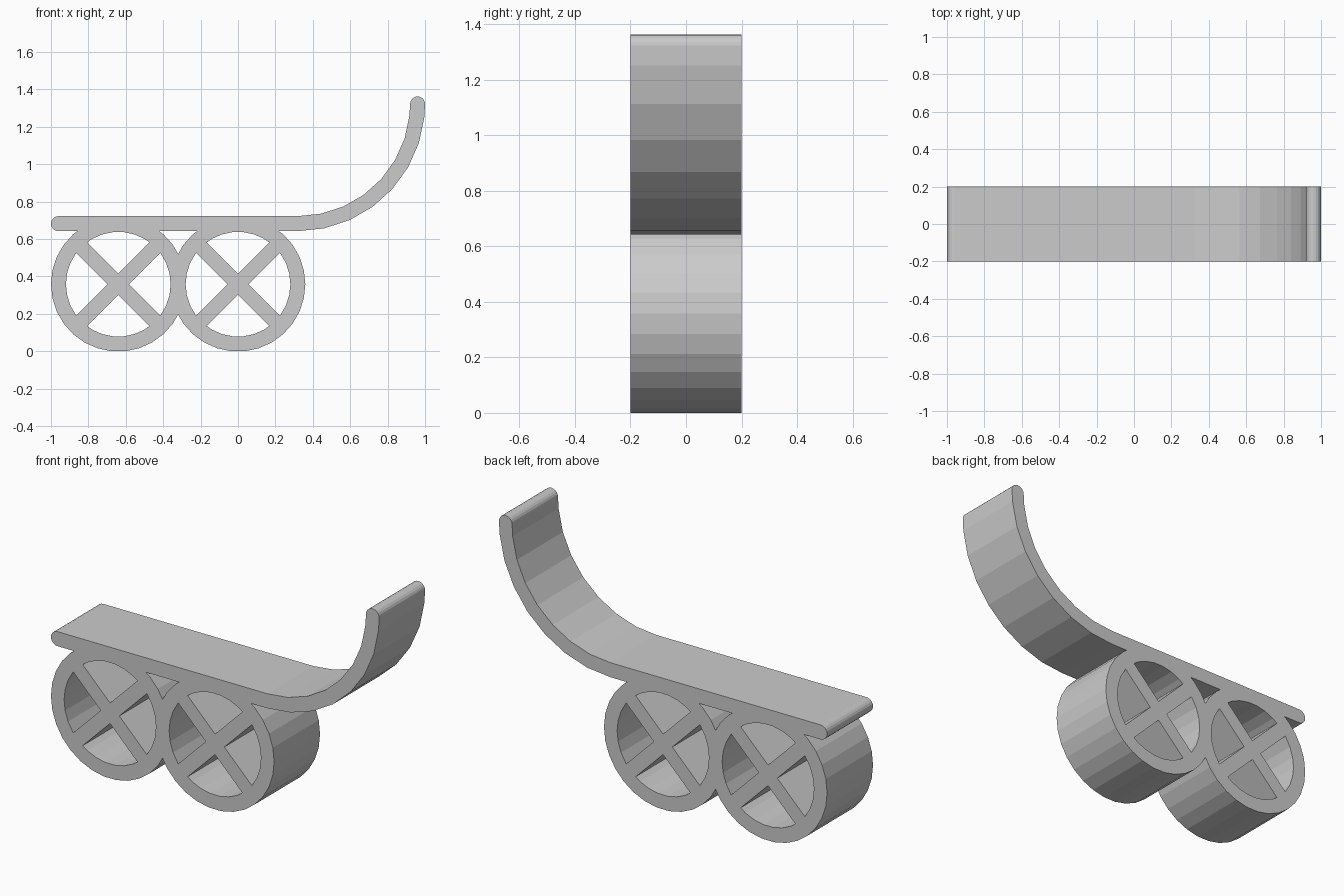
import bpy, bmesh
from math import sin, cos, pi, radians

WIDTH = 0.4        # full depth along y
AXLE_Z = 0.358
WHEELS = {"left": 0.0, "right": -0.64}
RIM, BORE = 0.36, 0.28
HALF = 0.04        # half thickness of deck and spokes

cube = bpy.data.objects.get("Cube")
if cube:
    bpy.data.objects.remove(cube, do_unlink=True)

grey = bpy.data.materials.new("light grey")
grey.use_nodes = True
colour = (0.6, 0.6, 0.6, 1)
grey.diffuse_color = colour
grey.node_tree.nodes["Principled BSDF"].inputs["Base Color"].default_value = colour


def arc(cx, cz, r, start, end, steps):
    """Points on an arc in the xz plane, angles in degrees."""
    angles = [radians(start + (end - start) * i / steps) for i in range(steps + 1)]
    return [(cx + r * cos(a), cz + r * sin(a)) for a in angles]


def prism(name, outline, width=WIDTH):
    """Extrude an xz outline along y, centred on y = 0."""
    bm = bmesh.new()
    face = bm.faces.new([bm.verts.new((x, -width / 2, z)) for x, z in outline])
    top = bmesh.ops.extrude_face_region(bm, geom=[face])["geom"]
    moved = [v for v in top if isinstance(v, bmesh.types.BMVert)]
    bmesh.ops.translate(bm, verts=moved, vec=(0, width, 0))
    bmesh.ops.recalc_face_normals(bm, faces=bm.faces)
    mesh = bpy.data.meshes.new(name)
    bm.to_mesh(mesh)
    bm.free()
    mesh.materials.append(grey)
    obj = bpy.data.objects.new(name, mesh)
    bpy.context.collection.objects.link(obj)
    return obj


def combine(body, part, operation):
    """Boolean a part into the body, then drop the part."""
    mod = body.modifiers.new(part.name, "BOOLEAN")
    mod.operation, mod.solver, mod.object = operation, "EXACT", part
    bpy.context.view_layer.objects.active = body
    bpy.ops.object.modifier_apply(modifier=mod.name)
    bpy.data.objects.remove(part, do_unlink=True)


# Deck: flat board with a rounded tail, sweeping up to a rounded tip
sweep_x, sweep_z, sweep_r = 0.32, 1.322, 0.64
sweep = [-90 + 12 * i for i in range(8)] + [0]


def swept(r):
    return [(sweep_x + r * cos(radians(a)), sweep_z + r * sin(radians(a))) for a in sweep]


outline = swept(sweep_r + HALF)
outline += arc(sweep_x + sweep_r, sweep_z, HALF, 0, 180, 10)[1:-1]
outline += swept(sweep_r - HALF)[::-1]
outline += arc(-0.96, sweep_z - sweep_r, HALF, 90, 270, 10)
body = prism("deck_and_wheels", outline)

# Wheel discs, then their open bores
for side, x in WHEELS.items():
    combine(body, prism(side + "_rim", arc(x, AXLE_Z, RIM, 0, 348, 29)), "UNION")
for side, x in WHEELS.items():
    combine(body, prism(side + "_bore", arc(x, AXLE_Z, BORE, 0, 348, 29), WIDTH * 2), "DIFFERENCE")

# Diagonal crossed spokes
for side, x in WHEELS.items():
    for angle in (pi / 4, -pi / 4):
        c, s = cos(angle), sin(angle)
        reach = 0.31
        corners = [(-reach, -HALF), (reach, -HALF), (reach, HALF), (-reach, HALF)]
        bar = [(x + u * c - v * s, AXLE_Z + u * s + v * c) for u, v in corners]
        combine(body, prism(side + "_spoke", bar), "UNION")
